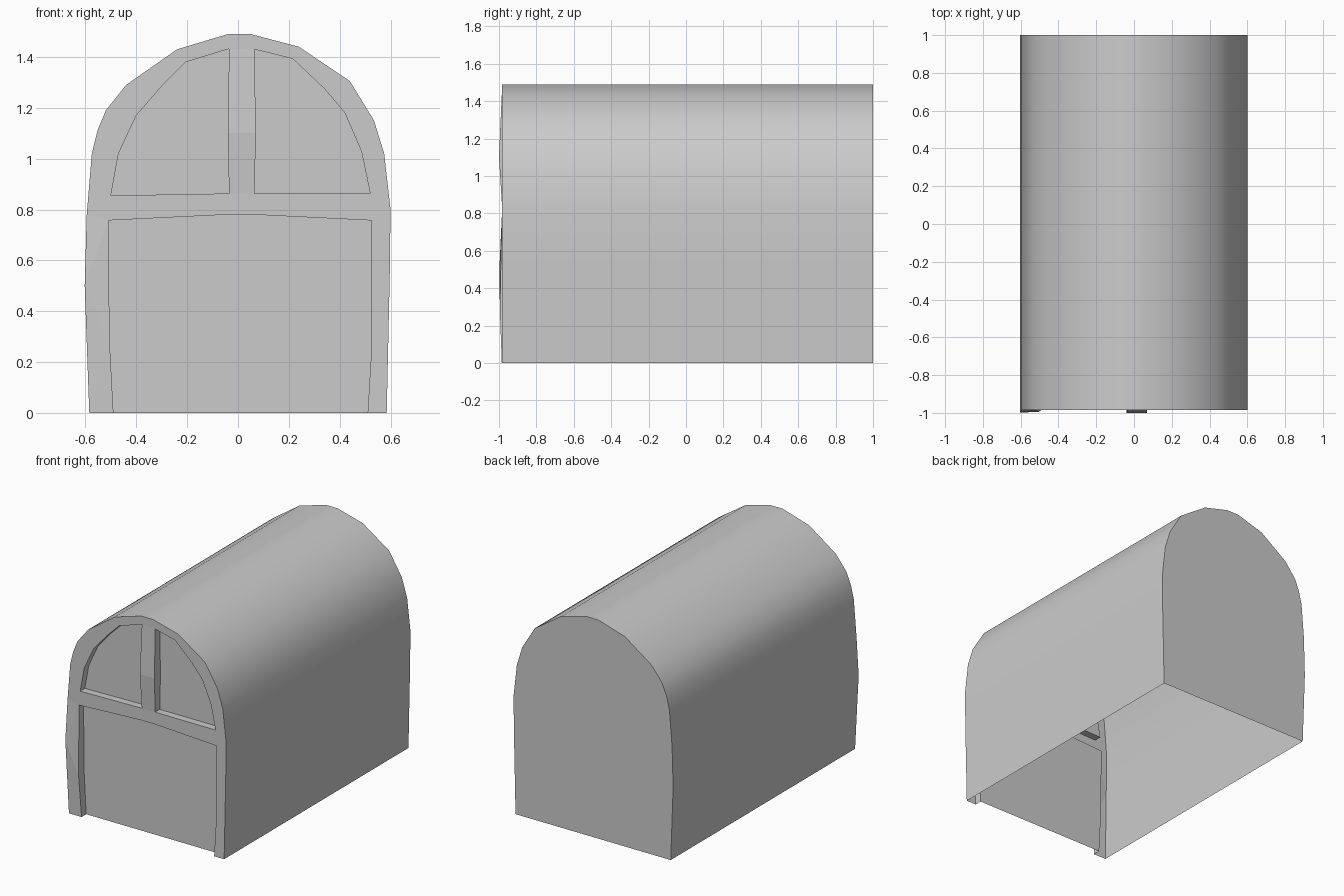
import bpy, bmesh, math
from mathutils import Vector

if "Cube" in bpy.data.objects:
    bpy.data.objects.remove(bpy.data.objects["Cube"])

FRONT, BACK, DEPTH = -0.985, 1.0, 0.05

# Profiles as (x, z) or (x, z, y) where the hand-made front bulges slightly
outline = [(-0.585, 0), (-0.603, 0.5, -0.998), (-0.595, 0.78), (-0.575, 1.02),
           (-0.553, 1.11), (-0.52, 1.19), (-0.44, 1.29), (-0.24, 1.43),
           (-0.04, 1.49), (0.05, 1.49), (0.24, 1.44), (0.44, 1.305),
           (0.535, 1.15), (0.575, 1.02), (0.60, 0.8), (0.597, 0.55), (0.585, 0)]
door = [(0.51, 0), (0.525, 0.25), (0.525, 0.757), (0.06, 0.78), (-0.04, 0.78),
        (-0.51, 0.757), (-0.505, 0.28, -0.995), (-0.49, 0)]
left_window = [(-0.5, 0.855), (-0.035, 0.863), (-0.04, 1.1, -1), (-0.035, 1.432),
               (-0.205, 1.38), (-0.3, 1.285), (-0.40, 1.17), (-0.47, 1.02)]
right_window = [(0.065, 0.863), (0.52, 0.863), (0.485, 1.03), (0.42, 1.18),
                (0.34, 1.275), (0.215, 1.393), (0.065, 1.43), (0.07, 1.1, -1)]


def row(bm, pts, y=None):
    return [bm.verts.new((p[0], (p[2] if len(p) > 2 else FRONT) if y is None else y, p[1]))
            for p in pts]


def finish(name, bm):
    me = bpy.data.meshes.new(name)
    bm.to_mesh(me)
    bm.free()
    ob = bpy.data.objects.new(name, me)
    bpy.context.collection.objects.link(ob)
    return ob


def swept(name, pts, y_back, closed):
    """Walls from the front profile back to a flat end face."""
    bm = bmesh.new()
    f, b = row(bm, pts), row(bm, pts, y_back)
    n = len(pts)
    for i in range(n if closed else n - 1):
        j = (i + 1) % n
        bm.faces.new((f[i], f[j], b[j], b[i]))
    bm.faces.new(b)
    return finish(name, bm)


# Arched roof, side walls and back wall, open underneath
shell = swept("shell", outline, BACK, False)
bpy.context.view_layer.objects.active = shell
shell.select_set(True)
bpy.ops.object.shade_smooth_by_angle(angle=math.radians(40))

# Recessed door and window panels with their reveals
swept("door_panel", door, FRONT + DEPTH, False)
swept("left_window_panel", left_window, FRONT + DEPTH, True)
swept("right_window_panel", right_window, FRONT + DEPTH, True)

# Front frame: the arch outline with a door notch and two window holes
bm = bmesh.new()
edges = []
for loop in (outline + door, left_window, right_window):
    v = row(bm, loop)
    edges += [bm.edges.new((v[i - 1], v[i])) for i in range(len(v))]
bmesh.ops.triangle_fill(bm, edges=edges, use_beauty=True, normal=Vector((0, -1, 0)))
bm.normal_update()
for face in bm.faces:
    if face.normal.y > 0:
        face.normal_flip()
finish("front_frame", bm)
